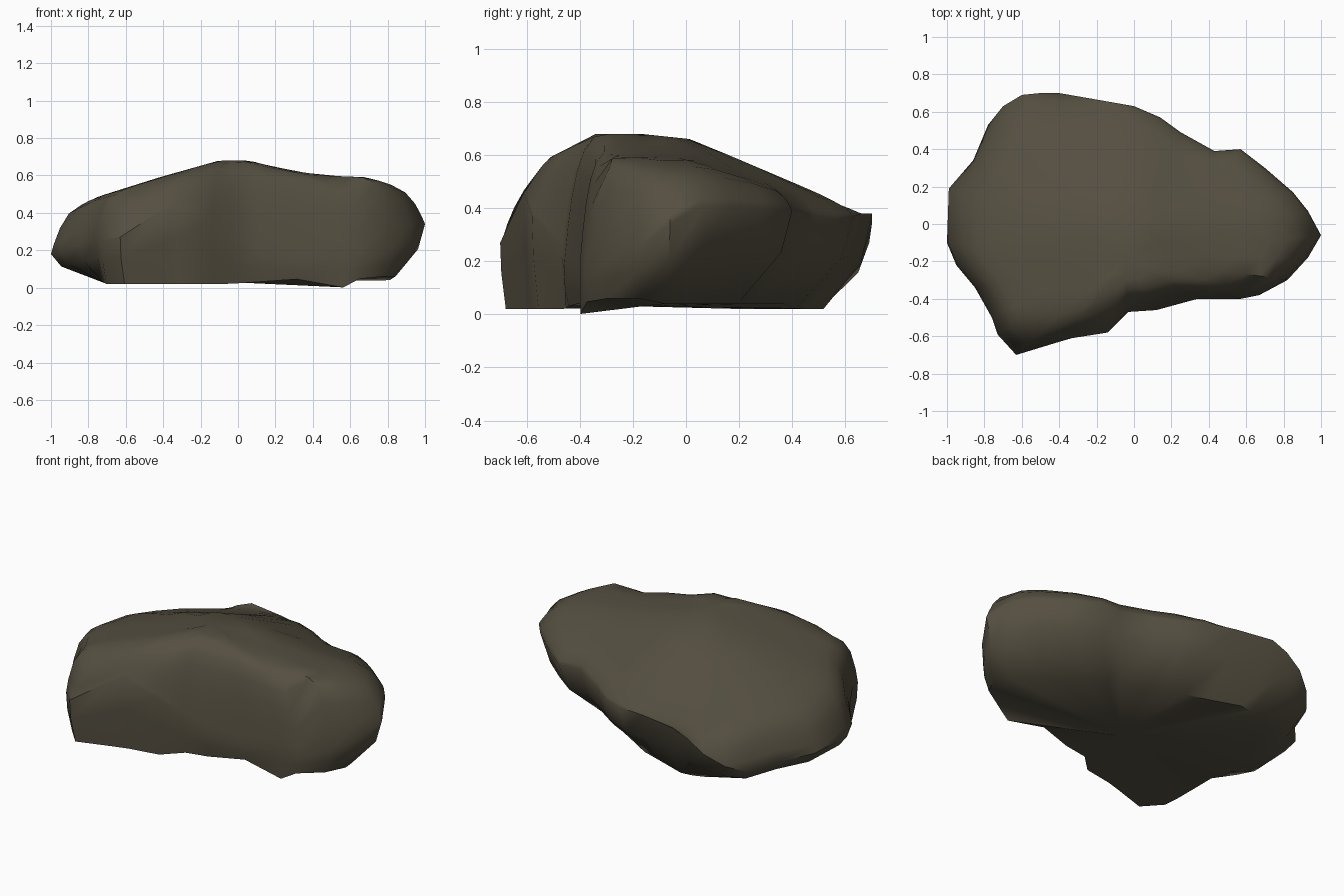
import bpy, bmesh
from math import radians

if "Cube" in bpy.data.objects:
    bpy.data.objects.remove(bpy.data.objects["Cube"])

# Widest outline of the boulder: x, y, rim height, inward slope of the wall below
RIM = [
    (1.00, -0.06, 0.34, 0.18), (0.93, 0.07, 0.41, 0.25), (0.85, 0.17, 0.41, 0.29),
    (0.70, 0.30, 0.40, 0.32), (0.57, 0.40, 0.39, 0.36), (0.43, 0.39, 0.39, 0.25),
    (0.25, 0.49, 0.37, 0.26), (0.14, 0.57, 0.36, 0.27), (0.00, 0.63, 0.37, 0.27),
    (-0.17, 0.66, 0.38, 0.25), (-0.40, 0.70, 0.38, 0.21), (-0.50, 0.70, 0.34, 0.22),
    (-0.60, 0.69, 0.27, 0.24), (-0.70, 0.63, 0.20, 0.24), (-0.78, 0.53, 0.15, 0.22),
    (-0.86, 0.34, 0.16, 0.24), (-0.99, 0.19, 0.19, 0.29), (-1.00, -0.10, 0.18, 0.29),
    (-0.95, -0.22, 0.20, 0.25), (-0.85, -0.34, 0.23, 0.15), (-0.76, -0.50, 0.27, 0.06),
    (-0.73, -0.59, 0.25, 0.04), (-0.63, -0.70, 0.27, 0.04), (-0.40, -0.63, 0.42, 0.05),
    (-0.33, -0.61, 0.46, 0.05), (-0.14, -0.58, 0.37, 0.06), (-0.03, -0.47, 0.22, 0.05),
    (0.12, -0.46, 0.17, 0.06), (0.34, -0.40, 0.13, 0.06), (0.57, -0.40, 0.18, 0.01),
    (0.67, -0.38, 0.15, 0.03), (0.82, -0.30, 0.20, 0.04), (0.93, -0.18, 0.25, 0.09),
]
# Skyline seen from the front (x, z) and from the side (y, z), and the underside (x, z)
FRONT = [(-1, .32), (-.91, .41), (-.77, .48), (-.42, .59), (-.1, .68), (.06, .68),
         (.23, .635), (.45, .60), (.70, .59), (.87, .54), (.98, .47), (1, .42)]
SIDE = [(-.70, .28), (-.67, .38), (-.60, .49), (-.52, .59), (-.34, .68), (-.18, .68),
        (.02, .66), (.56, .43), (.70, .39)]
UNDER = [(-.9, .10), (-.77, .07), (-.71, .02), (-.05, .02), (.38, .05), (.57, 0),
         (.67, .06), (1, .06)]
CX, CY = -0.05, -0.17


def lerp(table, v):
    if v <= table[0][0]:
        return table[0][1]
    for (a, p), (b, q) in zip(table, table[1:]):
        if v <= b:
            return p + (q - p) * (v - a) / (b - a)
    return table[-1][1]


def toward(p, t):
    return CX + (p[0] - CX) * t, CY + (p[1] - CY) * t


def top_height(x, y):
    # full shoulders at the front, falling away more at the back
    f, s = lerp(FRONT, x), lerp(SIDE, y)
    full = lerp([(-.25, 0.95), (.10, 0.15)], y)
    return full * min(f, s) + (1 - full) * f * s / 0.68


bm = bmesh.new()


def ring(points):
    return [bm.verts.new(p) for p in points]


def bridge(lower, upper):
    n = len(lower)
    for i in range(n):
        j = (i + 1) % n
        bm.faces.new((lower[i], lower[j], upper[j], upper[i]))


def cap(loop, z, flip):
    c = bm.verts.new((CX, CY, z))
    for i in range(len(loop)):
        a, b = loop[i], loop[(i + 1) % len(loop)]
        bm.faces.new((b, a, c) if flip else (a, b, c))


# Underside and undercut walls
base, wall, rim = [], [], []
for x, y, z, inset in RIM:
    bx, by = toward((x, y), 1 - inset)
    under = lerp(UNDER, bx) if by < -0.15 or bx < 0 else 0.04
    bz = min(under, z * 0.6)
    base.append((bx, by, bz))
    wx, wy = toward((x, y), 1 - inset * 0.2)
    wall.append((wx, wy, bz + (z - bz) * 0.55))
    rim.append((x, y, z))
rings = [ring(base), ring(wall), ring(rim)]

# Crown: the skyline heights dropping to the rim, gently at the front right
for t in (0.985, 0.95, 0.90, 0.83, 0.74, 0.6, 0.42, 0.22):
    pts = []
    for p in RIM:
        x, y = toward(p, t)
        soft = p[1] < -0.37 and -0.2 < p[0] < 0.75
        w = t ** (8 if soft else 26)
        pts.append((x, y, top_height(x, y) * (1 - w) + p[2] * w))
    rings.append(ring(pts))

for lower, upper in zip(rings, rings[1:]):
    bridge(lower, upper)
cap(rings[-1], 0.68, False)
cap(rings[0], 0.03, True)
bmesh.ops.recalc_face_normals(bm, faces=bm.faces)

mesh = bpy.data.meshes.new("boulder")
bm.to_mesh(mesh)
bm.free()
boulder = bpy.data.objects.new("boulder", mesh)
bpy.context.collection.objects.link(boulder)

# Dark olive-brown stone
stone = bpy.data.materials.new("stone")
stone.diffuse_color = (0.09, 0.078, 0.052, 1)
stone.use_nodes = True
stone.node_tree.nodes["Principled BSDF"].inputs["Base Color"].default_value = stone.diffuse_color
mesh.materials.append(stone)

# Smooth stone with a crisp broken rim
bpy.context.view_layer.objects.active = boulder
boulder.select_set(True)
bpy.ops.object.shade_smooth_by_angle(angle=radians(50))
